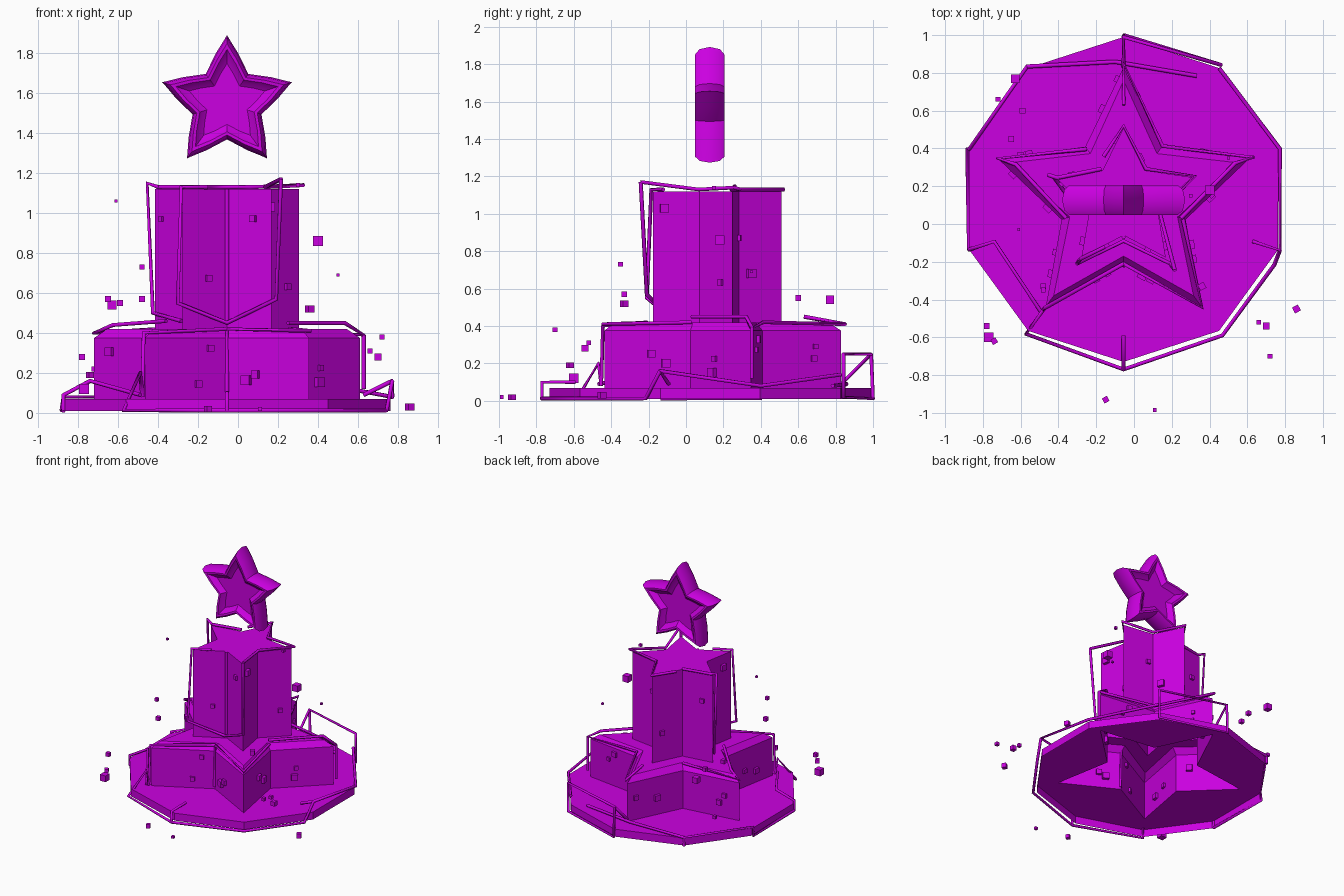
import bpy, bmesh, random
from math import cos, sin, radians, pi
from mathutils import Vector, Matrix

if "Cube" in bpy.data.objects:
    bpy.data.objects.remove(bpy.data.objects["Cube"])

random.seed(4)
CX, CY = -0.055, 0.13
mat = bpy.data.materials.new("magenta")
mat.diffuse_color = (0.6, 0.0, 0.75, 1)
mat.use_nodes = True
mat.node_tree.nodes["Principled BSDF"].inputs["Base Color"].default_value = mat.diffuse_color


def add_object(name, bm):
    bmesh.ops.recalc_face_normals(bm, faces=bm.faces)
    me = bpy.data.meshes.new(name)
    bm.to_mesh(me)
    bm.free()
    ob = bpy.data.objects.new(name, me)
    bpy.context.collection.objects.link(ob)
    me.materials.append(mat)
    return ob


def polar(k, r, z):
    """Point on spoke k of ten, clockwise from the back."""
    a = radians(90 - 36 * k)
    return Vector((CX + r * cos(a), CY + r * sin(a), z))


def bridge(bm, a, b):
    n = len(a)
    for i in range(n):
        bm.faces.new((a[i], a[(i + 1) % n], b[(i + 1) % n], b[i]))


# Tiered pedestal: an open-bottomed shell from decagon to star to tower
bm = bmesh.new()
levels = [(0.86, 0.86, 0.01), (0.86, 0.86, 0.07), (0.70, 0.345, 0.07),
          (0.70, 0.345, 0.375), (0.63, 0.30, 0.42), (0.38, 0.19, 0.42), (0.38, 0.19, 1.12)]
rings = [[bm.verts.new(polar(k, ri if k % 2 else ro, z)) for k in range(10)]
         for ro, ri, z in levels]
for a, b in zip(rings, rings[1:]):
    bridge(bm, a, b)
bm.faces.new(rings[-1])
add_object("tiered_pedestal", bm)


# Floating puffy star with a recessed star on both faces
def star_ring(bm, r, y, ratio=0.53, blunt=0.09):
    tips = [Vector((cos(pi / 2 + k * pi / 5), sin(pi / 2 + k * pi / 5))) *
            (r if k % 2 == 0 else r * ratio) for k in range(10)]
    pts = []
    for k in range(0, 10, 2):
        t, p, n = tips[k], tips[k - 1], tips[k + 1]
        pts += [t.lerp(p, 0.5) * 1.03, t.lerp(p, blunt), t, t.lerp(n, blunt),
                t.lerp(n, 0.5) * 1.03, n]
    return [bm.verts.new((CX + p.x, 0.127 + y, 1.55 + p.y)) for p in pts]


bm = bmesh.new()
half = [(0.20, 0.045), (0.245, 0.062), (0.27, 0.078), (0.30, 0.080), (0.33, 0.055)]
profile = [(r, -y) for r, y in half] + [(0.342, 0)] + [(r, y) for r, y in reversed(half)]
rings = [star_ring(bm, r, y) for r, y in profile]
for a, b in zip(rings, rings[1:]):
    bridge(bm, a, b)
for ring, y in ((rings[0], -0.045), (rings[-1], 0.045)):
    c = bm.verts.new((CX, 0.127 + y, 1.55))
    for i in range(len(ring)):
        bm.faces.new((ring[i], ring[(i + 1) % len(ring)], c))
star = add_object("floating_star", bm)
bpy.context.view_layer.objects.active = star
star.select_set(True)
bpy.ops.object.shade_smooth_by_angle(angle=radians(25))
star.select_set(False)


# Loose wire frames tracing the edges: paths of (spoke, radius, height)
def wires(name, paths, r=0.011):
    cu = bpy.data.curves.new(name, 'CURVE')
    cu.dimensions = '3D'
    cu.bevel_depth, cu.bevel_resolution, cu.use_fill_caps = r, 1, True
    for path in paths:
        sp = cu.splines.new('POLY')
        sp.points.add(len(path) - 1)
        for p, q in zip(sp.points, path):
            p.co = (*polar(*q), 1)
    ob = bpy.data.objects.new(name, cu)
    bpy.context.collection.objects.link(ob)
    cu.materials.append(mat)
    bpy.context.view_layer.objects.active = ob
    ob.select_set(True)
    bpy.ops.object.convert(target='MESH')
    bpy.context.object.select_set(False)


wires("base_wires", [
    [(0, .70, .09), (0, .86, .25), (1, .88, .25), (1, .88, .02), (0, .87, .012), (0, .86, .25)],
    [(1, .86, .14), (2, .87, .08), (3, .87, .16), (3, .72, .09)],
    [(3, .87, .16), (3.15, .87, .012), (4, .89, .012), (5, .90, .012), (6, .88, .012), (6, .74, .2), (6, .72, .08)],
    [(5, .90, .012), (5, .90, .10), (5, .72, .10)],
    [(7, .86, .012), (7, .86, .09), (7, .72, .16), (6, .74, .09)],
    [(7, .86, .012), (8, .87, .012), (8, .86, .08), (9, .87, .08), (9, .87, .012)],
    [(9, .87, .08), (9.9, .73, .09), (.85, .76, .08)],
])
wires("middle_wires", [
    [(9, .33, .43), (8, .70, .40), (8, .60, .44), (7, .32, .46)],
    [(3, .32, .45), (2, .62, .45), (2, .72, .39), (1, .35, .42), (0, .72, .41), (0, .50, .45)],
    [(2, .72, .39), (2, .72, .12)],
    [(5, .34, .42), (6, .71, .40), (6, .72, .10)],
    [(3, .33, .42), (4, .71, .41), (5, .34, .42), (5, .35, .09)],
])
wires("tower_wires", [
    [(4, .46, 1.17), (4, .42, .57), (5, .22, .45), (6, .42, .55), (6, .39, 1.13), (5.6, .27, 1.13)],
    [(8, .36, 1.13), (8, .42, 1.15), (8, .39, .50), (7, .24, .46)],
    [(5, .20, 1.12), (5, .20, .45)],
    [(4, .46, 1.17), (3, .20, 1.13), (2, .40, 1.14), (1, .20, 1.13), (0, .39, 1.13), (9.3, .25, 1.13)],
    [(8, .37, 1.13), (9, .20, 1.13)],
])


# Small cubes: floating crumbs around the front and blocks stuck in the walls
def cube(bm, pos, s, turn):
    bmesh.ops.create_cube(bm, size=s, matrix=Matrix.Translation(pos) @ turn)


bm = bmesh.new()
crumbs = [(-.61, -.03, 1.06, .015), (.40, .18, .86, .05), (.50, .35, .69, .015),
          (.36, -.33, .52, .035), (-.65, .45, .57, .03), (-.63, .77, .54, .045),
          (-.59, .60, .55, .03), (-.48, -.35, .73, .025), (-.48, -.33, .57, .03),
          (-.78, -.54, .28, .03), (-.77, -.60, .12, .05), (-.74, -.62, .19, .03),
          (.70, -.54, .28, .035), (.72, -.70, .38, .025), (.66, -.52, .31, .025),
          (.86, -.45, .03, .035), (-.15, -.93, .02, .03), (.11, -.985, .02, .02),
          (-.72, .66, .22, .025), (.30, .15, 1.14, .02)]
for x, y, z, s in crumbs:
    cube(bm, (x, y, z), s, Matrix.Rotation(random.choice((0, 0, .5)), 4, 'Z'))
add_object("floating_cubes", bm)

bm = bmesh.new()
for ro, ri, z0, z1, per in ((.38, .19, .55, 1.05, 1), (.70, .345, .14, .33, 2)):
    for k in range(10):
        for j in range(per):
            a = polar(k, ri if k % 2 else ro, 0)
            b = polar(k + 1, ro if k % 2 else ri, 0)
            p = a.lerp(b, random.uniform(.15, .85))
            p.z = random.uniform(z0, z1)
            d = b - a
            turn = Vector((1, 0)).angle_signed(Vector((d.x, d.y)))
            cube(bm, p, random.uniform(.025, .05), Matrix.Rotation(-turn, 4, 'Z'))
add_object("wall_blocks", bm)
